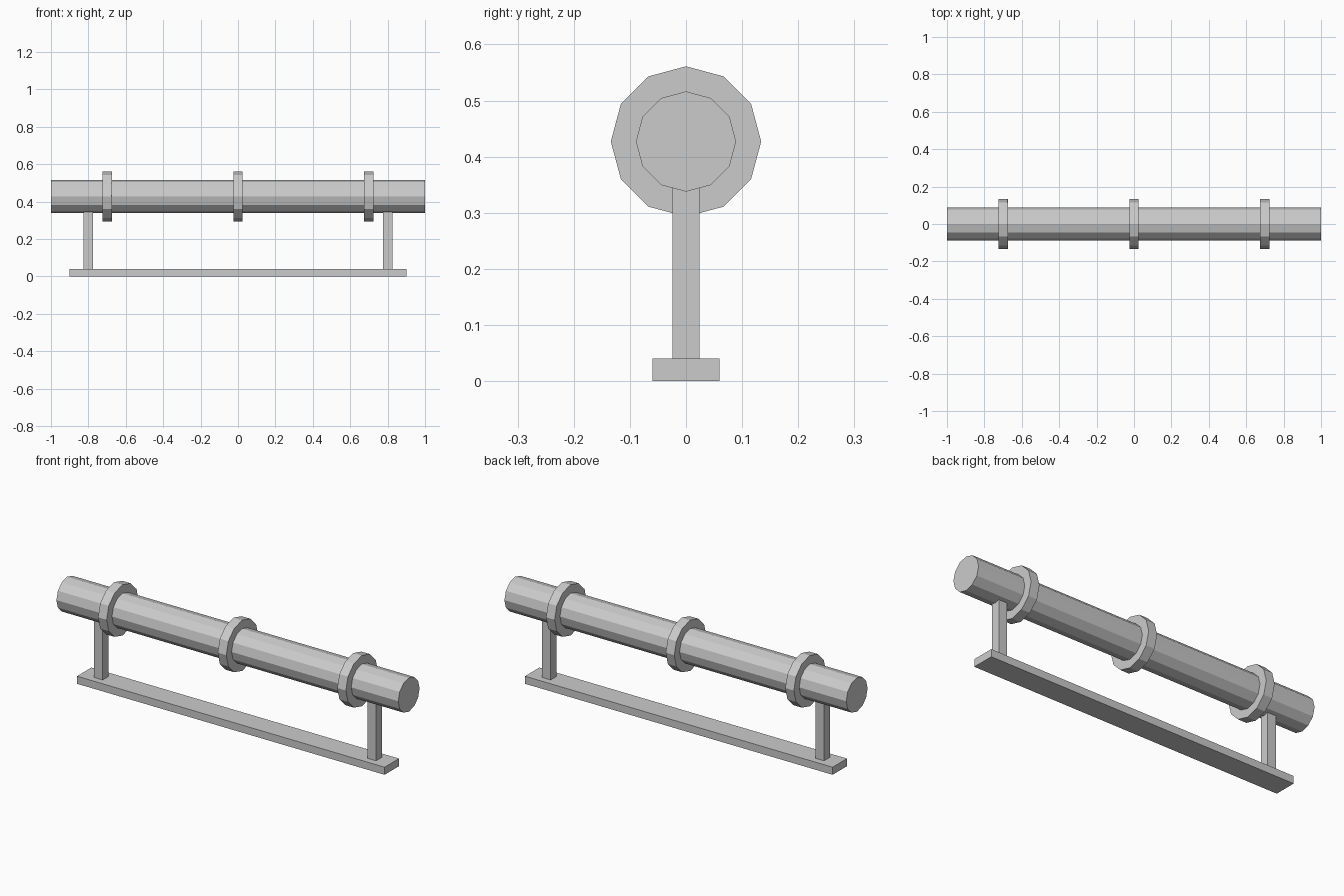
import bpy
from math import pi

if "Cube" in bpy.data.objects:
    bpy.data.objects.remove(bpy.data.objects["Cube"])

AXIS_Z = 0.427  # height of the pipe centre line


def box(name, center, size):
    bpy.ops.mesh.primitive_cube_add(size=1, location=center)
    ob = bpy.context.object
    ob.name = name
    ob.scale = size
    bpy.ops.object.transform_apply(location=False, rotation=False, scale=True)
    return ob


def x_cylinder(name, x, radius, length):
    # 12-sided cylinder lying along x, with a corner at the top
    bpy.ops.mesh.primitive_cylinder_add(
        vertices=12, radius=radius, depth=length,
        location=(x, 0, AXIS_Z), rotation=(0, pi / 2, 0))
    ob = bpy.context.object
    ob.name = name
    return ob


# Main pipe
x_cylinder("pipe", 0, 0.0893, 2.0)

# Flange collars around the pipe
for label, x in (("left", -0.7), ("middle", 0), ("right", 0.7)):
    x_cylinder(f"collar_{label}", x, 0.134, 0.05)

# Support posts, reaching just into the pipe underside
for label, x in (("left", -0.8), ("right", 0.8)):
    bottom, top = 0.04, 0.345
    box(f"post_{label}", (x, 0, (bottom + top) / 2), (0.05, 0.048, top - bottom))

# Base rail
box("base_rail", (0, 0, 0.02), (1.8, 0.12, 0.04))
